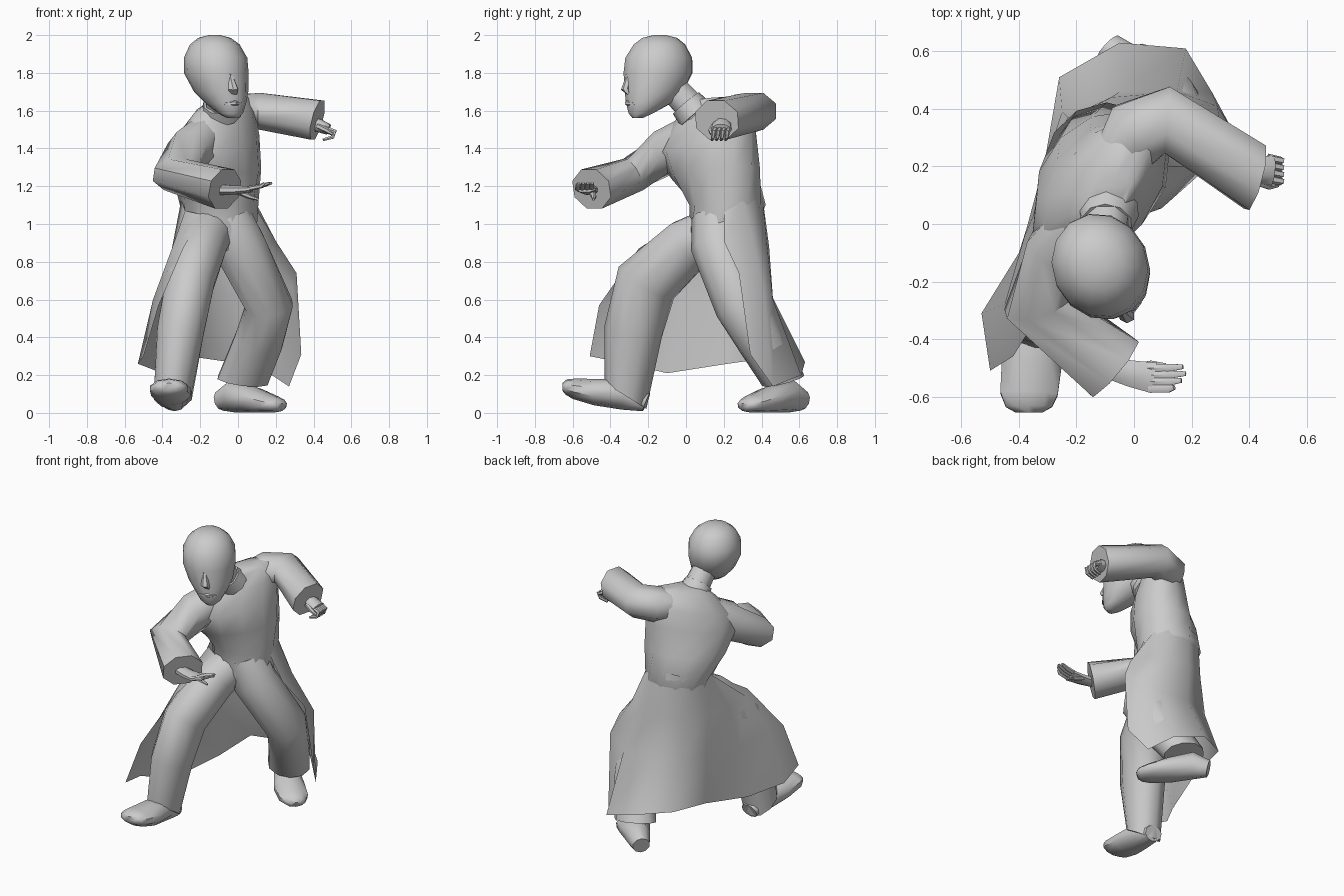
import bpy, math
from mathutils import Vector, Matrix


def mesh_object(name, verts, faces, angle=50):
    me = bpy.data.meshes.new(name)
    me.from_pydata([tuple(v) for v in verts], [], faces)
    me.update()
    ob = bpy.data.objects.new(name, me)
    bpy.context.collection.objects.link(ob)
    bpy.ops.object.select_all(action='DESELECT')
    ob.select_set(True)
    bpy.context.view_layer.objects.active = ob
    bpy.ops.object.shade_smooth_by_angle(angle=math.radians(angle))
    return ob


def skin(name, rings, angle=50):
    """Bridge equal closed rings and cap both ends."""
    n = len(rings[0])
    verts = [v for r in rings for v in r]
    faces = [(i * n + j, i * n + (j + 1) % n, (i + 1) * n + (j + 1) % n, (i + 1) * n + j)
             for i in range(len(rings) - 1) for j in range(n)]
    faces += [tuple(reversed(range(n))), tuple(range(len(verts) - n, len(verts)))]
    return mesh_object(name, verts, faces, angle)


def tube(name, stations, up=(0, -1, 0), n=8, end=None):
    """Stations are (centre, half width, half height) along a bent path; end sets the last cut's normal."""
    pts = [Vector(s[0]) for s in stations]
    rings = []
    for i, (c, a, b) in enumerate(stations):
        t = Vector()
        if i > 0:
            t += (pts[i] - pts[i - 1]).normalized()
        if i < len(pts) - 1:
            t += (pts[i + 1] - pts[i]).normalized()
        elif end:
            t = Vector(end)
        t.normalize()
        side = t.cross(Vector(up)).normalized()
        high = side.cross(t)
        rings.append([pts[i] - side * a * math.cos(q) - high * b * math.sin(q)
                      for q in [math.tau * (k + 0.5) / n for k in range(n)]])
    return skin(name, rings)


def stack(name, levels, n=12):
    """Levels are (x, y, z, half width, half depth, yaw degrees, side tilt)."""
    rings = []
    for x, y, z, a, b, yaw, tilt in levels:
        m = Matrix.Rotation(math.radians(yaw), 4, 'Z')
        rings.append([Vector((x, y, z)) + m @ Vector((a * math.cos(q), b * math.sin(q), tilt * math.cos(q)))
                      for q in [math.tau * k / n for k in range(n)]])
    return skin(name, rings)


# Twisted torso, leaning forward, left shoulder back and high
stack("torso", [
    (-0.09, 0.16, 0.86, 0.15, 0.12, 10, 0),
    (-0.09, 0.19, 0.97, 0.20, 0.17, 15, 0),
    (-0.10, 0.22, 1.10, 0.21, 0.20, 30, 0),
    (-0.11, 0.155, 1.27, 0.265, 0.205, 46, 0.03),
    (-0.12, 0.11, 1.42, 0.30, 0.185, 52, 0.06),
    (-0.11, 0.13, 1.54, 0.275, 0.15, 54, 0.075),
    (-0.09, 0.14, 1.63, 0.20, 0.10, 54, 0.05),
    (-0.09, 0.09, 1.655, 0.09, 0.06, 48, 0.015)])

# Neck with a small collar
tube("neck", [((-0.09, 0.06, 1.58), 0.085, 0.085), ((-0.10, -0.07, 1.72), 0.075, 0.08)])
tube("collar", [((-0.09, 0.05, 1.58), 0.11, 0.10), ((-0.095, 0.0, 1.64), 0.09, 0.09)], n=10)

# Head, turned to its left: levels of (z, forward shift, sideways shift, half width, half depth)
turn = math.radians(24)
fx, fy = math.sin(turn), -math.cos(turn)
hx, hy = -0.115, -0.148


def face_point(forward, z, side=0):
    return (hx + fx * forward - fy * side, hy + fy * forward + fx * side, z)


head_levels = [(1.56, 0.135, 0.035, 0.03, 0.025), (1.585, 0.115, 0.032, 0.065, 0.065),
               (1.64, 0.065, 0.026, 0.105, 0.125), (1.70, 0.03, 0.015, 0.14, 0.16),
               (1.80, 0.0, 0.0, 0.168, 0.188), (1.88, -0.005, -0.002, 0.165, 0.182),
               (1.95, -0.01, -0.004, 0.13, 0.14), (1.985, -0.012, -0.005, 0.085, 0.095),
               (2.0, -0.012, -0.005, 0.03, 0.035)]
stack("head", [face_point(f, z, s) + (a, b, 24, 0) for z, f, s, a, b in head_levels], 14)

# Facial features
tube("nose", [(face_point(0.17, 1.785, 0.005), 0.014, 0.015), (face_point(0.195, 1.715, 0.012), 0.028, 0.024),
              (face_point(0.178, 1.695, 0.014), 0.03, 0.012)], (0, -1, 0), 6)
tube("brow", [(face_point(0.13, 1.79, -0.095), 0.01, 0.012), (face_point(0.176, 1.785, 0), 0.012, 0.014),
              (face_point(0.13, 1.79, 0.095), 0.01, 0.012)], (0, 0, 1), 6)
tube("lips", [(face_point(0.165, 1.637, -0.025), 0.01, 0.006), (face_point(0.19, 1.64, 0.025), 0.014, 0.014),
              (face_point(0.165, 1.637, 0.075), 0.01, 0.006)], (0, 0, 1), 6)

# Wide sleeves
tube("right_sleeve", [((-0.17, 0.03, 1.46), 0.10, 0.12), ((-0.255, -0.10, 1.385), 0.13, 0.125),
                      ((-0.335, -0.28, 1.262), 0.125, 0.10), ((-0.07, -0.50, 1.185), 0.135, 0.115)],
     (0, 0, 1), 8)
tube("left_sleeve", [((-0.08, 0.23, 1.55), 0.07, 0.10), ((0.0, 0.31, 1.585), 0.13, 0.11),
                     ((0.115, 0.362, 1.597), 0.125, 0.105), ((0.42, 0.163, 1.55), 0.125, 0.115)],
     (0, 0, 1), 8, (0.97, -0.25, -0.25))

# Open right hand, held flat
tube("right_palm", [((-0.09, -0.50, 1.18), 0.04, 0.03), ((-0.01, -0.52, 1.18), 0.05, 0.025),
                    ((0.07, -0.535, 1.185), 0.058, 0.018)], (0, 0, 1), 8)
for i in range(4):
    y = -0.500 - 0.024 * i
    tip = (0.17, 0.18, 0.165, 0.14)[i]
    tube(f"right_finger_{i + 1}", [((0.05, y, 1.187), 0.016, 0.014), ((0.12, y, 1.20), 0.016, 0.012),
                                   ((tip, y + 0.004, 1.217), 0.009, 0.006)], (0, 0, 1), 6)
tube("right_thumb", [((0.0, -0.50, 1.17), 0.018, 0.015), ((0.06, -0.488, 1.145), 0.015, 0.013),
                     ((0.11, -0.49, 1.13), 0.007, 0.007)], (0, 0, 1), 6)

# Curled left hand
tube("left_palm", [((0.38, 0.19, 1.54), 0.035, 0.035), ((0.43, 0.19, 1.52), 0.052, 0.038),
                   ((0.48, 0.185, 1.50), 0.055, 0.03)], (0, 0, 1), 8)
for i in range(4):
    y = 0.23 - 0.024 * i
    tube(f"left_finger_{i + 1}", [((0.465, y, 1.505), 0.015, 0.015), ((0.51, y - 0.01, 1.49), 0.015, 0.014),
                                  ((0.50, y - 0.015, 1.46), 0.012, 0.01), ((0.45, y - 0.02, 1.445), 0.008, 0.008)],
         (0, 1, 0), 6)
tube("left_thumb", [((0.42, 0.15, 1.52), 0.016, 0.016), ((0.47, 0.132, 1.495), 0.014, 0.014),
                    ((0.50, 0.135, 1.475), 0.008, 0.008)], (0, 0, 1), 6)

# Loose trousers in a lunge
tube("right_trouser", [((-0.14, 0.17, 0.98), 0.13, 0.12), ((-0.19, 0.01, 0.89), 0.135, 0.15),
                       ((-0.255, -0.21, 0.69), 0.135, 0.17), ((-0.305, -0.28, 0.43), 0.13, 0.155),
                       ((-0.345, -0.32, 0.09), 0.105, 0.13)], (0, -1, 0), 10, (0, -0.5, -0.8))
tube("left_trouser", [((-0.05, 0.17, 1.03), 0.13, 0.14), ((0.01, 0.17, 0.88), 0.145, 0.145),
                      ((0.165, 0.29, 0.57), 0.13, 0.14), ((0.11, 0.40, 0.38), 0.135, 0.13),
                      ((0.025, 0.515, 0.17), 0.14, 0.115)], (0, -1, 0), 10, (-0.1, 0.2, -0.8))

# Shoes: the front one rests on its heel
tube("right_shoe", [((-0.335, -0.21, 0.055), 0.06, 0.05), ((-0.345, -0.32, 0.10), 0.085, 0.085),
                    ((-0.355, -0.48, 0.11), 0.11, 0.07), ((-0.365, -0.59, 0.128), 0.105, 0.055),
                    ((-0.365, -0.635, 0.138), 0.085, 0.04), ((-0.365, -0.655, 0.138), 0.05, 0.02)], (0, 0, 1), 10)
tube("left_shoe", [((-0.09, 0.615, 0.065), 0.055, 0.055), ((-0.02, 0.55, 0.09), 0.08, 0.088),
                   ((0.08, 0.44, 0.07), 0.10, 0.07), ((0.175, 0.355, 0.048), 0.095, 0.047),
                   ((0.215, 0.32, 0.04), 0.065, 0.037), ((0.23, 0.305, 0.033), 0.035, 0.018)], (0, 0, 1), 10)

# Flared open coat skirt: from the right front edge round the back to the left front edge
coat_rows = [
    [(-0.19, 0.03, 1.05), (-0.28, 0.08, 1.07), (-0.30, 0.17, 1.13), (-0.28, 0.28, 1.15), (-0.21, 0.37, 1.17),
     (-0.11, 0.40, 1.18), (0.01, 0.37, 1.17), (0.08, 0.30, 1.14), (0.10, 0.20, 1.07)],
    [(-0.29, -0.25, 0.87), (-0.35, -0.15, 0.87), (-0.35, 0.03, 0.87), (-0.31, 0.21, 0.87), (-0.23, 0.37, 0.88),
     (-0.08, 0.44, 0.88), (0.06, 0.43, 0.88), (0.16, 0.36, 0.90), (0.20, 0.20, 0.91)],
    [(-0.42, -0.46, 0.57), (-0.45, -0.28, 0.60), (-0.38, -0.04, 0.58), (-0.31, 0.22, 0.60), (-0.25, 0.39, 0.61),
     (-0.05, 0.46, 0.61), (0.15, 0.46, 0.60), (0.29, 0.41, 0.66), (0.31, 0.28, 0.74)],
    [(-0.50, -0.51, 0.30), (-0.53, -0.31, 0.26), (-0.40, -0.10, 0.21), (-0.30, 0.22, 0.26), (-0.26, 0.51, 0.30),
     (-0.05, 0.63, 0.27), (0.18, 0.61, 0.20), (0.27, 0.46, 0.14), (0.335, 0.34, 0.31)]]
w = len(coat_rows[0])
mesh_object("coat_skirt", [p for row in coat_rows for p in row],
            [(i * w + j, (i + 1) * w + j, (i + 1) * w + j + 1, i * w + j + 1)
             for i in range(len(coat_rows) - 1) for j in range(w - 1)], 60)
